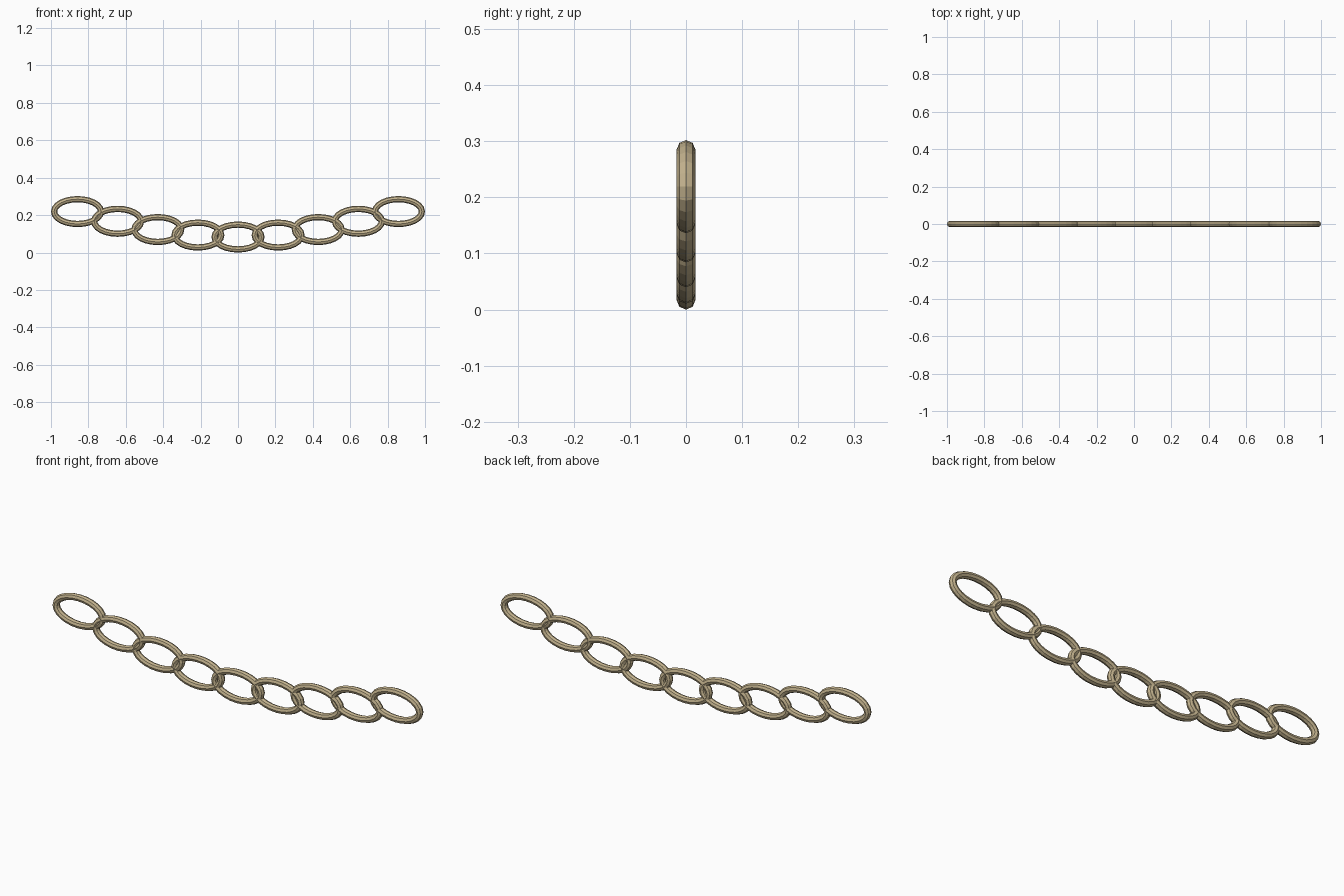
import bpy, bmesh, math

if "Cube" in bpy.data.objects:
    bpy.data.objects.remove(bpy.data.objects["Cube"])

A, C, R = 0.142, 0.083, 0.0167      # outer half width, outer half height, tube radius
SEG, SIDES, N = 24, 8, 9
SAG = 0.136

brass = bpy.data.materials.new("brass")
brass.diffuse_color = (0.55, 0.45, 0.27, 1)
brass.use_nodes = True
brass.node_tree.nodes["Principled BSDF"].inputs["Base Color"].default_value = brass.diffuse_color


def link_mesh():
    # oval ring with an octagonal tube, in the xz plane
    bm = bmesh.new()
    a, c = A - R, C - R
    rings = []
    for i in range(SEG):
        t = math.tau * i / SEG
        px, pz = a * math.cos(t), c * math.sin(t)
        nx, nz = c * math.cos(t), a * math.sin(t)
        l = math.hypot(nx, nz)
        ring = []
        for j in range(SIDES):
            p = math.tau * j / SIDES
            d = R * math.cos(p) / l
            ring.append(bm.verts.new((px + nx * d, R * math.sin(p), pz + nz * d)))
        rings.append(ring)
    for i in range(SEG):
        r0, r1 = rings[i], rings[(i + 1) % SEG]
        for j in range(SIDES):
            k = (j + 1) % SIDES
            bm.faces.new((r0[j], r0[k], r1[k], r1[j]))
    bmesh.ops.recalc_face_normals(bm, faces=bm.faces)
    me = bpy.data.meshes.new("chain_link")
    bm.to_mesh(me)
    bm.free()
    me.materials.append(brass)
    return me


# nine links hung along a sagging cosine curve
mesh = link_mesh()
half = N // 2
for k in range(-half, half + 1):
    ob = bpy.data.objects.new(f"chain_link_{k + half + 1}", mesh)
    ob.location = (k * (1 - A) / half, 0, C + SAG * (1 - math.cos(math.pi * k / (2 * half))))
    bpy.context.collection.objects.link(ob)
